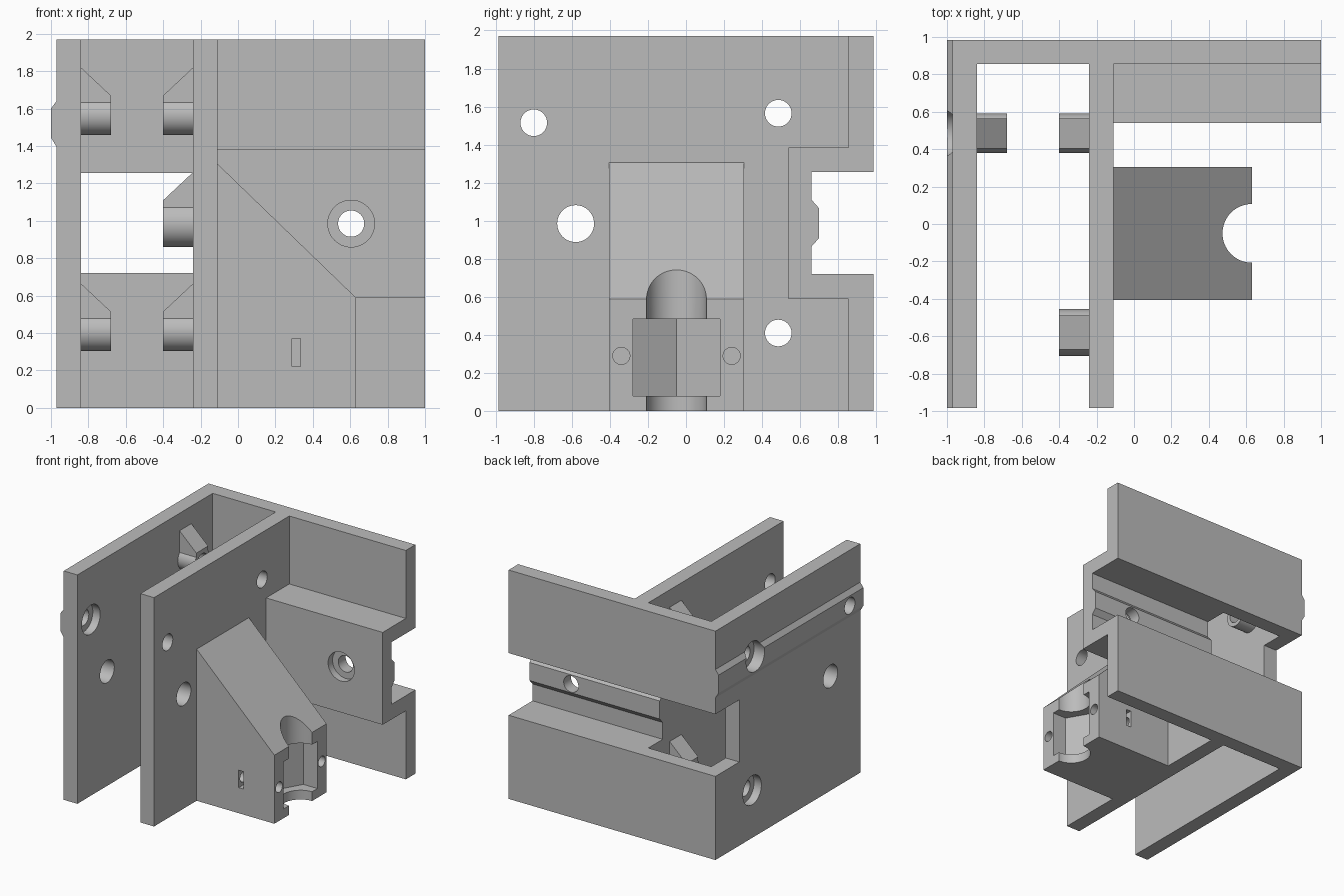
import bpy
import bmesh
import math

cube = bpy.data.objects.get("Cube")
if cube:
    bpy.data.objects.remove(cube, do_unlink=True)

grey = bpy.data.materials.new("light grey plastic")
grey.use_nodes = True
COLOUR = (0.5, 0.5, 0.5, 1)
grey.diffuse_color = COLOUR
grey.node_tree.nodes["Principled BSDF"].inputs["Base Color"].default_value = COLOUR


def prism(name, axis, pts, a, b):
    """Extrude a 2D outline along an axis from a to b."""
    place = {"X": lambda u, v, t: (t, u, v),
             "Y": lambda u, v, t: (u, t, v),
             "Z": lambda u, v, t: (u, v, t)}[axis]
    bm = bmesh.new()
    low = [bm.verts.new(place(u, v, a)) for u, v in pts]
    high = [bm.verts.new(place(u, v, b)) for u, v in pts]
    bm.faces.new(low)
    bm.faces.new(high)
    for i in range(len(pts)):
        j = (i + 1) % len(pts)
        bm.faces.new((low[i], low[j], high[j], high[i]))
    bmesh.ops.recalc_face_normals(bm, faces=bm.faces)
    mesh = bpy.data.meshes.new(name)
    bm.to_mesh(mesh)
    bm.free()
    mesh.materials.append(grey)
    obj = bpy.data.objects.new(name, mesh)
    bpy.context.collection.objects.link(obj)
    return obj


def rect(u0, u1, v0, v1):
    return [(u0, v0), (u1, v0), (u1, v1), (u0, v1)]


def ring(u, v, r, n=48):
    return [(u + r * math.cos(math.tau * i / n), v + r * math.sin(math.tau * i / n))
            for i in range(n)]


def combine(obj, operation, others):
    """Apply boolean operations in order."""
    for other in others:
        mod = obj.modifiers.new("bool", "BOOLEAN")
        mod.operation = operation
        mod.solver = "EXACT"
        mod.object = other
    bpy.context.view_layer.update()
    dg = bpy.context.evaluated_depsgraph_get()
    mesh = bpy.data.meshes.new_from_object(obj.evaluated_get(dg))
    obj.modifiers.clear()
    obj.data = mesh
    mesh.materials.clear()
    mesh.materials.append(grey)


def discard(objects):
    for o in objects:
        bpy.data.objects.remove(o, do_unlink=True)


# Main dimensions: outer wall, inner wall and back wall
TOP, FRONT, BACK, WALL = 1.97, -0.985, 0.985, 0.855
OUT0, OUT1, IN0, IN1 = -0.97, -0.84, -0.24, -0.11

frame = prism("bracket_frame", "Z", [
    (OUT0, FRONT), (OUT1, FRONT), (OUT1, WALL), (IN0, WALL), (IN0, FRONT),
    (IN1, FRONT), (IN1, WALL), (1, WALL), (1, BACK), (OUT0, BACK)], 0, TOP)

# Thick clamp block on the back wall, and the guide rail outside
clamp_block = prism("clamp_block", "X", rect(0.54, 0.92, 0.59, 1.385), -0.17, 1)
side_rail = prism("side_rail", "Y", [
    (-0.92, 1.395), (OUT0, 1.395), (-1, 1.445), (-1, 1.6), (OUT0, 1.64), (-0.92, 1.64)],
    FRONT, BACK)
combine(frame, "UNION", [clamp_block, side_rail])
discard([clamp_block, side_rail])

# Rear channel with a ridge along its floor, which stops at the inner wall
channel = prism("channel_cutter", "X", [
    (1.1, 0.72), (0.66, 0.72), (0.66, 0.865), (0.7, 0.91), (0.7, 1.065),
    (0.66, 1.11), (0.66, 1.255), (1.1, 1.255)], -0.5, 1.1)
opening = prism("opening_cutter", "X", rect(0.66, 1.1, 0.72, 1.255), -1.1, IN0)

# Cross holes: y, z, radius
HOLES = [(-0.8, 1.515, 0.07), (0.485, 1.565, 0.07), (-0.58, 0.985, 0.097), (0.485, 0.41, 0.07)]
holes = [prism("hole_cutter", "X", ring(y, z, r), -1.2, 0.0) for y, z, r in HOLES]

# Screw head recesses
recesses = [prism("recess_cutter", "X", ring(y, z, 0.125), -1.2, -0.9)
            for y, z, r in (HOLES[1], HOLES[3])]
recesses.append(prism("recess_cutter", "X", ring(-0.8, 1.515, 0.125), -0.91, -0.7))
recesses.append(prism("recess_cutter", "Y", ring(0.605, 0.985, 0.125), 0.4, 0.6))
recesses.append(prism("hole_cutter", "Y", ring(0.605, 0.985, 0.07), 0.4, 0.9))
combine(frame, "DIFFERENCE", [channel, opening] + holes + recesses)
discard([channel, opening] + recesses)
parts = [frame]


def boss(name, hole, side, radius, half):
    """Round spacer with a sloped web above it, on a wall between the plates."""
    y, z, _ = hole
    root = OUT1 if side > 0 else IN0
    tip = root + side * 0.16
    body = prism(name, "X", ring(y, z, radius), min(root, tip), max(root, tip))
    web = prism("web", "Y", [(root, z), (tip, z), (tip, z + radius),
                             (root, z + radius + 0.15)], y - half, y + half)
    combine(body, "UNION", [web])
    combine(body, "DIFFERENCE", [holes[HOLES.index(hole)]])
    discard([web])
    parts.append(body)


for label, hole in (("upper", HOLES[1]), ("lower", HOLES[3])):
    boss("outer_wall_" + label + "_boss", hole, 1, 0.105, 0.08)
    boss("inner_wall_" + label + "_boss", hole, -1, 0.105, 0.08)
boss("inner_wall_front_boss", HOLES[2], -1, 0.125, 0.09)
discard(holes)

# Sloped holder on the inner wall, with a vertical bore and a hexagonal pocket
MID, END = -0.05, 0.63
holder = prism("sloped_holder", "Y", [(IN1, 0), (END, 0), (END, 0.59), (IN1, 1.305)],
               MID - 0.355, MID + 0.355)
cutters = [prism("bore_cutter", "Z", ring(END, MID, 0.157, 64), -0.1, 1.2),
           prism("hex_cutter", "Z", ring(END, MID, 0.265, 6), 0.08, 0.485)]
for s in (-1, 1):
    y = MID + s * 0.29
    cutters.append(prism("screw_cutter", "X", ring(y, 0.29, 0.045, 32), 0.2, 0.8))
    near, far = sorted((MID + s * 0.22, MID + s * 0.4))
    cutters.append(prism("nut_slot_cutter", "Y", rect(0.29, 0.335, 0.22, 0.37), near, far))
combine(holder, "DIFFERENCE", cutters)
discard(cutters)
parts.append(holder)

# Smooth round surfaces, keep hard edges
bpy.ops.object.select_all(action="DESELECT")
for part in parts:
    part.select_set(True)
bpy.context.view_layer.objects.active = frame
bpy.ops.object.shade_smooth_by_angle(angle=math.radians(25))
